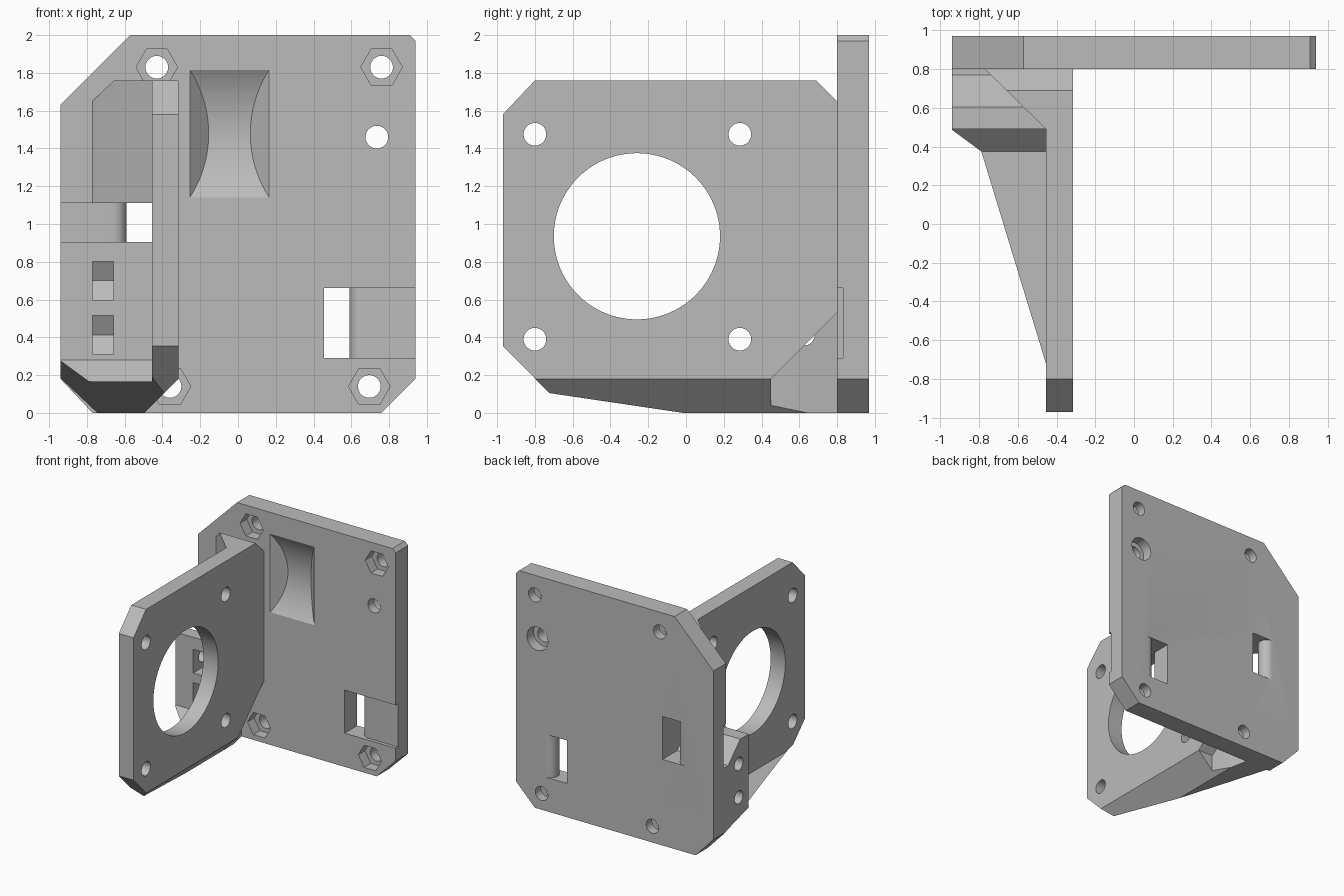
import bpy, bmesh, math
from mathutils import Vector

if "Cube" in bpy.data.objects:
    bpy.data.objects.remove(bpy.data.objects["Cube"])

grey = bpy.data.materials.new("plain grey")
grey.use_nodes = True
colour = (0.5, 0.5, 0.5, 1)
grey.diffuse_color = colour
grey.node_tree.nodes["Principled BSDF"].inputs["Base Color"].default_value = colour


def ring(cx, cy, r, n=48, start=0.0, sweep=math.tau):
    """Points round a circle, or along an arc of it."""
    steps = n if sweep == math.tau else n - 1
    return [(cx + r * math.cos(start + sweep * i / steps),
             cy + r * math.sin(start + sweep * i / steps)) for i in range(n)]


def prism(name, axis, pts, lo, hi, slices=()):
    """Extrude a profile along an axis, then slice it by (point, outward normal) planes."""
    place = {"x": lambda p, a: (a, p[0], p[1]),
             "y": lambda p, a: (p[0], a, p[1]),
             "z": lambda p, a: (p[0], p[1], a)}[axis]
    bm = bmesh.new()
    a = [bm.verts.new(place(p, lo)) for p in pts]
    b = [bm.verts.new(place(p, hi)) for p in pts]
    bm.faces.new(a)
    bm.faces.new(b[::-1])
    for i in range(len(pts)):
        j = (i + 1) % len(pts)
        bm.faces.new((a[j], a[i], b[i], b[j]))
    for co, no in slices:
        geom = bm.verts[:] + bm.edges[:] + bm.faces[:]
        bmesh.ops.bisect_plane(bm, geom=geom, dist=1e-5, plane_co=co,
                               plane_no=no, clear_outer=True)
        bmesh.ops.holes_fill(bm, edges=[e for e in bm.edges if e.is_boundary], sides=0)
    bmesh.ops.recalc_face_normals(bm, faces=bm.faces[:])
    me = bpy.data.meshes.new(name)
    bm.to_mesh(me)
    bm.free()
    me.materials.append(grey)
    ob = bpy.data.objects.new(name, me)
    bpy.context.collection.objects.link(ob)
    return ob


def carve(ob, cutters):
    """Subtract cutters from a part, remove them and smooth the round walls."""
    bpy.context.view_layer.objects.active = ob
    for c in cutters:
        c.hide_render = True
        m = ob.modifiers.new("cut", "BOOLEAN")
        m.operation, m.solver, m.object = "DIFFERENCE", "EXACT", c
        bpy.ops.object.modifier_apply(modifier=m.name)
        bpy.data.objects.remove(c)
    bpy.ops.object.select_all(action="DESELECT")
    ob.select_set(True)
    bpy.ops.object.shade_smooth_by_angle(angle=math.radians(25))


# Shared slicing planes of the lower body
right_chamfer = ((-0.315, 0, 0.18), (1, 0, -1))
left_chamfer = ((-0.94, 0, 0.18), (-0.18, 0, -0.17))
corner, knee, tip = (Vector(p) for p in
                     ((-0.94, 0.49, 0.275), (-0.79, 0.38, 0.165), (-0.455, -0.72, 0.165)))
under = (tip - knee).cross(corner - knee)
if under.x > 0:
    under.negate()
underside = (knee, under)

# Back plate
back = prism("back_plate", "y", [(-0.94, 1.63), (-0.57, 2), (0.91, 2), (0.94, 1.97),
                                 (0.94, 0.18), (0.76, 0), (-0.77, 0), (-0.94, 0.18)], 0.80, 0.97)
cuts = []
for x, z in ((-0.43, 1.83), (0.76, 1.83), (0.695, 0.14), (-0.36, 0.14)):
    cuts.append(prism("bolt_hole", "y", ring(x, z, 0.06), 0.7, 1.1))
    cuts.append(prism("hex_recess", "y", ring(x, z, 0.11, 6), 0.7, 0.89))
cuts.append(prism("sensor_hole", "y", ring(0.735, 1.46, 0.06), 0.7, 1.1))
cuts.append(prism("sensor_counterbore", "y", ring(0.735, 1.46, 0.1), 0.88, 1.1))

# Belt passages: a slot, a rounded lip and a shallow channel to the outer edge
slot = [(0.455, 0.75), (0.455, 1.05), (0.66, 1.05)]
slot += ring(0.66, 0.90, 0.07, 17, math.pi / 2, math.pi)
slot += [(1.05, 0.83), (1.05, 0.75)]
cuts.append(prism("belt_passage_left", "z", slot, 0.29, 0.66))
cuts.append(prism("belt_passage_right", "z", [(-x, y) for x, y in slot], 0.74, 1.11))

# Scooped hollow with sloping cheeks
cuts.append(prism("scoop", "x", ring(0.28, 1.478, 0.62, 128), -0.8, 0.8,
                  [((-0.255, 0.80, 0), (-1, 1, 0)), ((0.165, 0.80, 0), (1, 1, 0))]))
carve(back, cuts)


def screw_clearance():
    """Wedge that frees the lower rear corner for the bolt."""
    return prism("screw_clearance", "x", [(0.45, -0.1), (0.45, 0.18), (0.80, 0.53), (0.80, -0.1)],
                 -0.7, 0, [((-0.455, 0.45, 0), (-0.17, -0.035, 0))])


# Motor plate
motor = prism("motor_plate", "x", [(-0.97, 1.58), (-0.80, 1.76), (0.69, 1.76), (0.80, 1.65),
                                   (0.80, 0), (-0.62, 0), (-0.97, 0.355)],
              -0.455, -0.315, [right_chamfer, underside])
cuts = [prism("motor_opening", "x", ring(-0.26, 0.935, 0.44, 96), -0.6, 0)]
for y in (-0.80, 0.285):
    for z in (0.39, 1.475):
        cuts.append(prism("motor_screw_hole", "x", ring(y, z, 0.06), -0.6, 0))
carve(motor, cuts + [screw_clearance()])

# Belt clamp block with the lower web running forward
block = prism("clamp_block_and_web", "x",
              [(-0.8, 0), (0.8, 0), (0.8, 0.74), (0.77, 0.74), (0.605, 0.905), (0.49, 0.905),
               (0.49, 0.28), (0.375, 0.165), (-0.8, 0.165)],
              -0.94, -0.455, [underside, left_chamfer, right_chamfer])
cuts = [screw_clearance()]
for z in (0.413, 0.70):
    cuts.append(prism("clamp_screw_hole", "x", ring(0.625, z, 0.056), -1.1, -0.4))
    cuts.append(prism("nut_trap", "x", [(0.4, z + 0.102), (0.684, z + 0.102), (0.743, z),
                                        (0.684, z - 0.102), (0.4, z - 0.102)], -0.77, -0.66))
carve(block, cuts)

# Upper corner brace
prism("corner_brace", "x", [(0.49, 1.11), (0.80, 1.11), (0.80, 1.65), (0.69, 1.76), (0.49, 1.76)],
      -0.77, -0.455, [((-0.77, 0.80, 0), (-0.31, -0.315, 0))])
